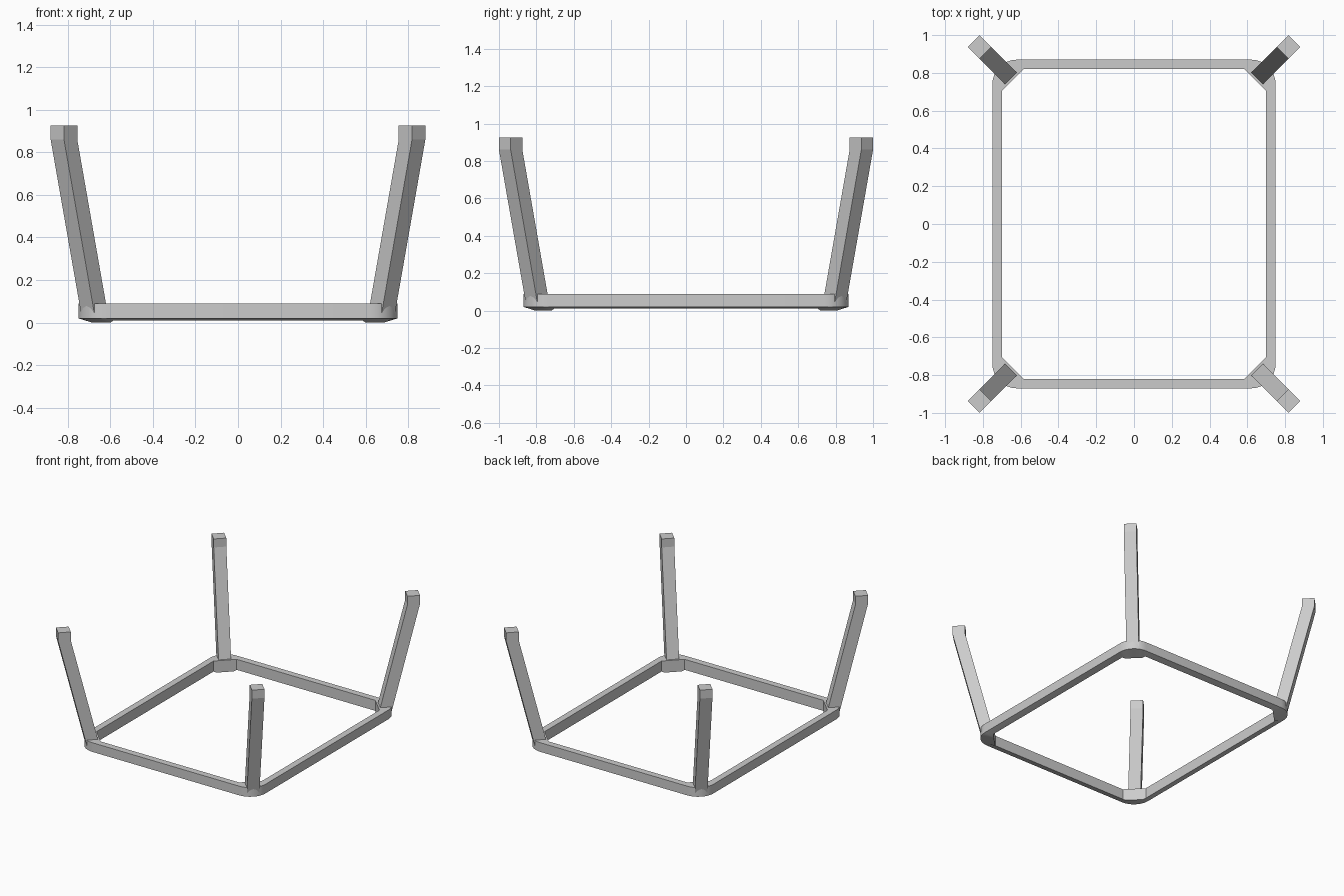
import bpy, bmesh, math
from mathutils import Vector

cube = bpy.data.objects.get("Cube")
if cube:
    bpy.data.objects.remove(cube, do_unlink=True)

grey = bpy.data.materials.new("plain grey")
grey.use_nodes = True
grey.diffuse_color = (0.6, 0.6, 0.6, 1)
grey.node_tree.nodes["Principled BSDF"].inputs["Base Color"].default_value = grey.diffuse_color


def finish(bm, name, smooth=False):
    """Turn a bmesh into a named grey object."""
    bmesh.ops.recalc_face_normals(bm, faces=bm.faces)
    mesh = bpy.data.meshes.new(name)
    bm.to_mesh(mesh)
    bm.free()
    mesh.materials.append(grey)
    obj = bpy.data.objects.new(name, mesh)
    bpy.context.collection.objects.link(obj)
    if smooth:
        bpy.ops.object.select_all(action='DESELECT')
        obj.select_set(True)
        bpy.context.view_layer.objects.active = obj
        bpy.ops.object.shade_smooth_by_angle(angle=math.radians(30))
    return obj


HX, HY, RADIUS, RAIL, TOP = 0.75, 0.87, 0.13, 0.05, 0.09
STEPS = 8


def corner_sections():
    """Matching outer and inner points around one quarter, from +x to +y."""
    start = Vector((HX - RAIL, HY - 0.165))
    end = Vector((HX - 0.165, HY - RAIL))
    for i in range(STEPS + 1):
        t = i / STEPS
        a = t * math.pi / 2
        outer = Vector((HX - RADIUS + RADIUS * math.cos(a),
                        HY - RADIUS + RADIUS * math.sin(a)))
        inner_z = 0.01 if i in (0, STEPS) else 0.0
        yield outer, start.lerp(end, t), inner_z


# Base frame: rounded outside, chamfered inside, underside sloping inward
bm = bmesh.new()
sections = []
quarter = list(corner_sections())
for sx, sy in ((1, 1), (-1, 1), (-1, -1), (1, -1)):
    for outer, inner, z in (quarter if sx * sy > 0 else reversed(quarter)):
        ring = [(outer, 0.02), (outer, TOP), (inner, TOP), (inner, z)]
        sections.append([bm.verts.new((p.x * sx, p.y * sy, h)) for p, h in ring])
for a, b in zip(sections, sections[1:] + sections[:1]):
    for k in range(4):
        m = (k + 1) % 4
        bm.faces.new((a[k], a[m], b[m], b[k]))
finish(bm, "base_frame", smooth=True)

# Legs: square section, leaning out along the diagonal, upright at the tip
HALF = 0.0442
TIP = Vector((0.8175, 0.9375))
KNEE, HEIGHT, LEAN = 0.86, 0.925, 0.175


def leg(name, sx, sy):
    bm = bmesh.new()
    rings = []
    for low_in, low_out in ((0.05, 0.03), (KNEE, KNEE), (HEIGHT, HEIGHT)):
        ring = []
        for u, v in ((-1, -1), (1, -1), (1, 1), (-1, 1)):
            z = low_in if u < 0 else low_out
            shift = LEAN * max(0, KNEE - z)
            along = Vector((1, 1)).normalized() * u * HALF
            across = Vector((1, -1)).normalized() * v * HALF
            p = TIP - Vector((shift, shift)) + along + across
            ring.append(bm.verts.new((p.x * sx, p.y * sy, z)))
        rings.append(ring)
    for a, b in zip(rings, rings[1:]):
        for k in range(4):
            m = (k + 1) % 4
            bm.faces.new((a[k], a[m], b[m], b[k]))
    bm.faces.new(rings[0])
    bm.faces.new(rings[-1])
    finish(bm, name)


for sx, side in ((1, "left"), (-1, "right")):
    for sy, end in ((-1, "front"), (1, "back")):
        leg(f"{end}_{side}_leg", sx, sy)
